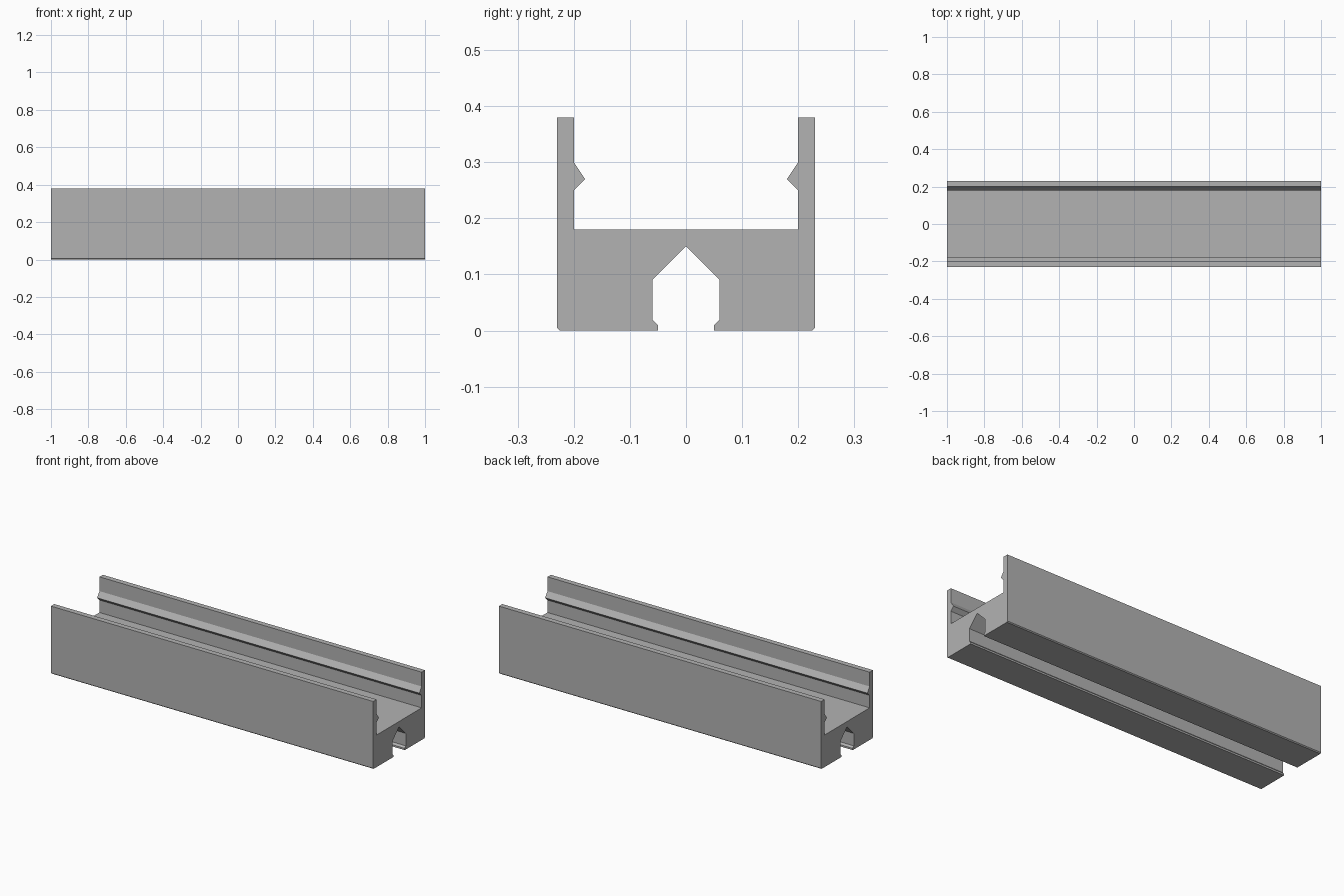
import bpy
import bmesh
from mathutils import Vector

cube = bpy.data.objects.get("Cube")
if cube:
    bpy.data.objects.remove(cube, do_unlink=True)

# Single grey material
grey = bpy.data.materials.new("grey")
grey.use_nodes = True
colour = (0.45, 0.45, 0.45, 1)
grey.diffuse_color = colour
grey.node_tree.nodes["Principled BSDF"].inputs["Base Color"].default_value = colour

LENGTH = 2.0

# Half cross-section (y, z), from slot roof round the outside to the floor
slot = [(0.06, 0.09), (0.06, 0.02), (0.05, 0.01), (0.05, 0)]
outer_wall = [(0.225, 0), (0.23, 0.005), (0.23, 0.38), (0.20, 0.38)]
clip_rib = [(0.20, 0.30), (0.18, 0.27), (0.20, 0.25)]
floor_corner = [(0.20, 0.18)]
half = slot + outer_wall + clip_rib + floor_corner
mirrored = [(-y, z) for y, z in reversed(half)]
profile = [(0, 0.15)] + half + mirrored

# Extrude the section along x
bm = bmesh.new()
end = bm.faces.new([bm.verts.new((-LENGTH / 2, y, z)) for y, z in profile])
result = bmesh.ops.extrude_face_region(bm, geom=[end], use_keep_orig=True)
moved = [g for g in result["geom"] if isinstance(g, bmesh.types.BMVert)]
bmesh.ops.translate(bm, verts=moved, vec=Vector((LENGTH, 0, 0)))
bmesh.ops.recalc_face_normals(bm, faces=bm.faces)

# Triangulate the concave end caps cleanly
caps = [f for f in bm.faces if len(f.verts) > 4]
bmesh.ops.triangulate(bm, faces=caps)

mesh = bpy.data.meshes.new("channel_rail")
bm.to_mesh(mesh)
bm.free()
mesh.materials.append(grey)
rail = bpy.data.objects.new("channel_rail", mesh)
bpy.context.collection.objects.link(rail)
